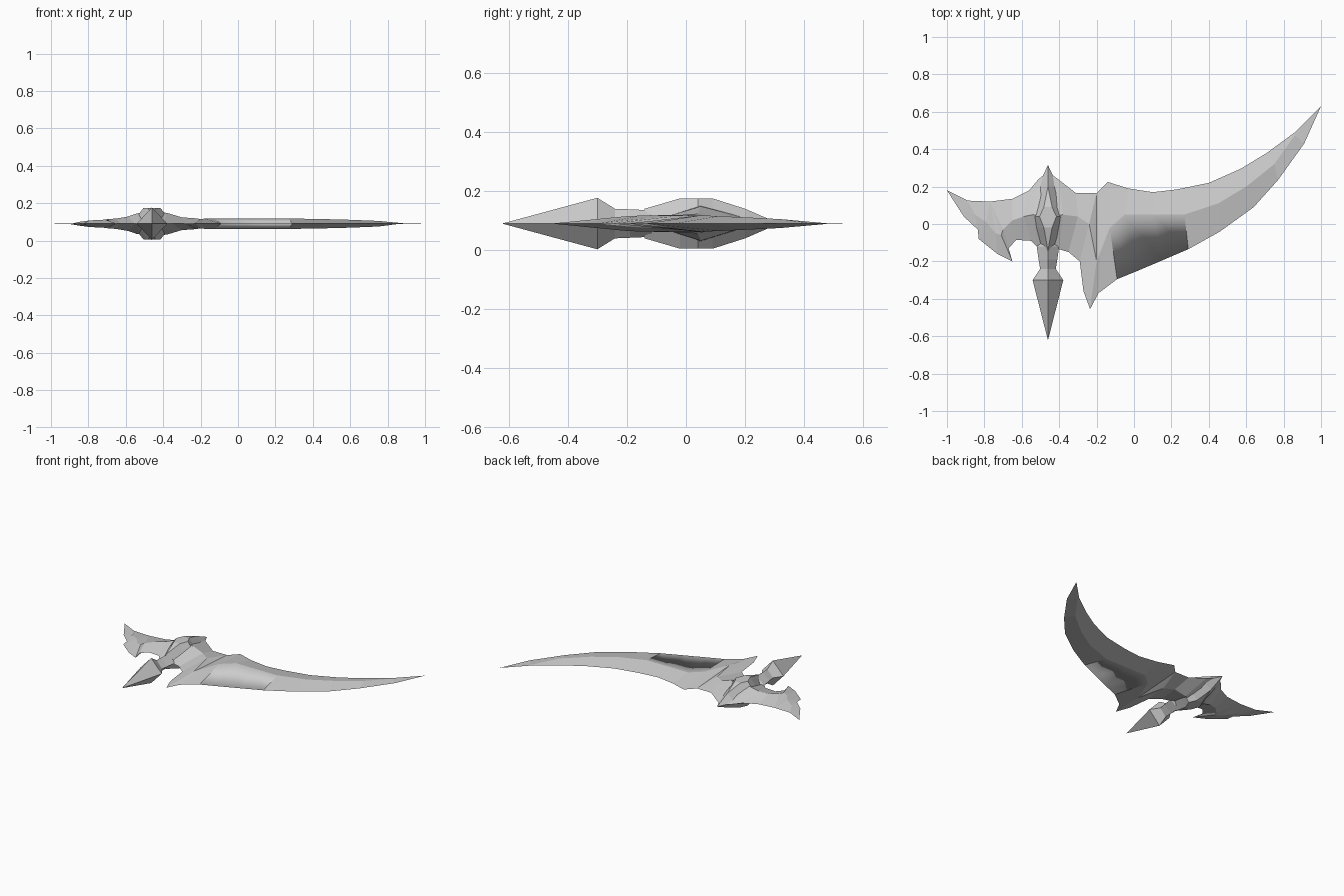
import bpy, bmesh

ZC = 0.09   # mid-plane of the weapon


def finish(bm, name):
    bmesh.ops.remove_doubles(bm, verts=bm.verts, dist=0.0003)
    bmesh.ops.dissolve_degenerate(bm, edges=bm.edges, dist=0.0002)
    me = bpy.data.meshes.new(name)
    bm.to_mesh(me)
    bm.free()
    ob = bpy.data.objects.new(name, me)
    bpy.context.collection.objects.link(ob)
    return ob


def ridged_sheet(name, stations, smooth=()):
    """Left-to-right stations: upper edge xy, ridge xy + half thickness, lower edge xy."""
    bm = bmesh.new()
    for i, (a, b) in enumerate(zip(stations, stations[1:])):
        for s in (1, -1):
            def pts(t):
                return ((t[0], t[1], ZC), (t[2], t[3], ZC + s * t[4]), (t[5], t[6], ZC))
            A, B = pts(a), pts(b)
            for k in (0, 1):
                loop = []
                for p in (A[k], A[k + 1], B[k + 1], B[k]):
                    if p not in loop:
                        loop.append(p)
                if len(loop) < 3:
                    continue
                if s < 0:
                    loop.reverse()
                f = bm.faces.new([bm.verts.new(p) for p in loop])
                f.smooth = k == 1 and i in smooth
    return finish(bm, name)


def loft_y(name, x, rings):
    """Six-sided rings along y: (y, half width, half width of flat top, half height)."""
    bm = bmesh.new()
    prev = None
    for y, w, t, h in rings:
        ring = [bm.verts.new((x + dx, y, ZC + dz)) for dx, dz in
                ((w, 0), (t, h), (-t, h), (-w, 0), (-t, -h), (t, -h))]
        if prev:
            for i in range(6):
                j = (i + 1) % 6
                bm.faces.new((prev[i], prev[j], ring[j], ring[i]))
        prev = ring
    bmesh.ops.remove_doubles(bm, verts=bm.verts, dist=0.0003)
    bmesh.ops.recalc_face_normals(bm, faces=bm.faces)
    return finish(bm, name)


# Main curved blade with its hooked heel
ridged_sheet("blade", [
    (-.46, .28, -.46, .04, .065, -.46, -.12),
    (-.40, .235, -.38, .05, .058, -.40, -.135),
    (-.31, .165, -.30, .04, .034, -.35, -.15),
    (-.20, .165, -.24, .00, .030, -.29, -.20),
    (-.20, .165, -.22, -.10, .028, -.27, -.36),
    (-.20, .165, -.20, -.20, .025, -.235, -.455),
    (-.20, .165, -.18, -.15, .027, -.19, -.37),
    (-.14, .225, -.13, -.02, .028, -.09, -.295),
    (-.03, .19, -.05, .05, .028, .02, -.25),
    (.10, .17, .10, .05, .028, .15, -.195),
    (.23, .185, .27, .05, .028, .29, -.135),
    (.40, .22, .45, .11, .025, .46, -.04),
    (.57, .295, .60, .20, .021, .64, .09),
    (.71, .38, .75, .32, .015, .77, .235),
    (.86, .49, .86, .475, .001, .91, .43),
    (1.0, .63, 1.0, .63, .0, 1.0, .63),
], smooth=(7, 8, 9))

# Short rear wing with a barb underneath
ridged_sheet("rear_wing", [
    (-1.0, .18, -1.0, .18, .0, -1.0, .18),
    (-.89, .125, -.88, .11, .001, -.91, .04),
    (-.89, .125, -.85, .05, .010, -.835, -.03),
    (-.77, .12, -.79, .01, .018, -.83, -.08),
    (-.77, .12, -.74, -.05, .020, -.73, -.16),
    (-.77, .12, -.71, -.06, .022, -.65, -.20),
    (-.77, .12, -.70, -.03, .024, -.67, -.13),
    (-.65, .135, -.65, .02, .028, -.63, -.085),
    (-.56, .18, -.59, .04, .038, -.55, -.09),
    (-.51, .24, -.54, .05, .055, -.52, -.12),
    (-.46, .28, -.46, .04, .065, -.46, -.12),
])

# Faceted hub where blade, wing and spike meet
loft_y("hub", -.46, [
    (.315, 0, 0, 0), (.20, .055, 0, .05), (.09, .085, .022, .085),
    (.04, .11, .045, .085), (-.02, .085, .022, .085),
    (-.14, .025, 0, .05), (-.15, 0, 0, 0)])

# Neck and long diamond spike
loft_y("spike", -.46, [
    (-.06, 0, 0, 0), (-.12, .06, 0, .045), (-.19, .05, 0, .048), (-.24, .042, 0, .05),
    (-.30, .082, 0, .087), (-.622, 0, 0, 0)])
